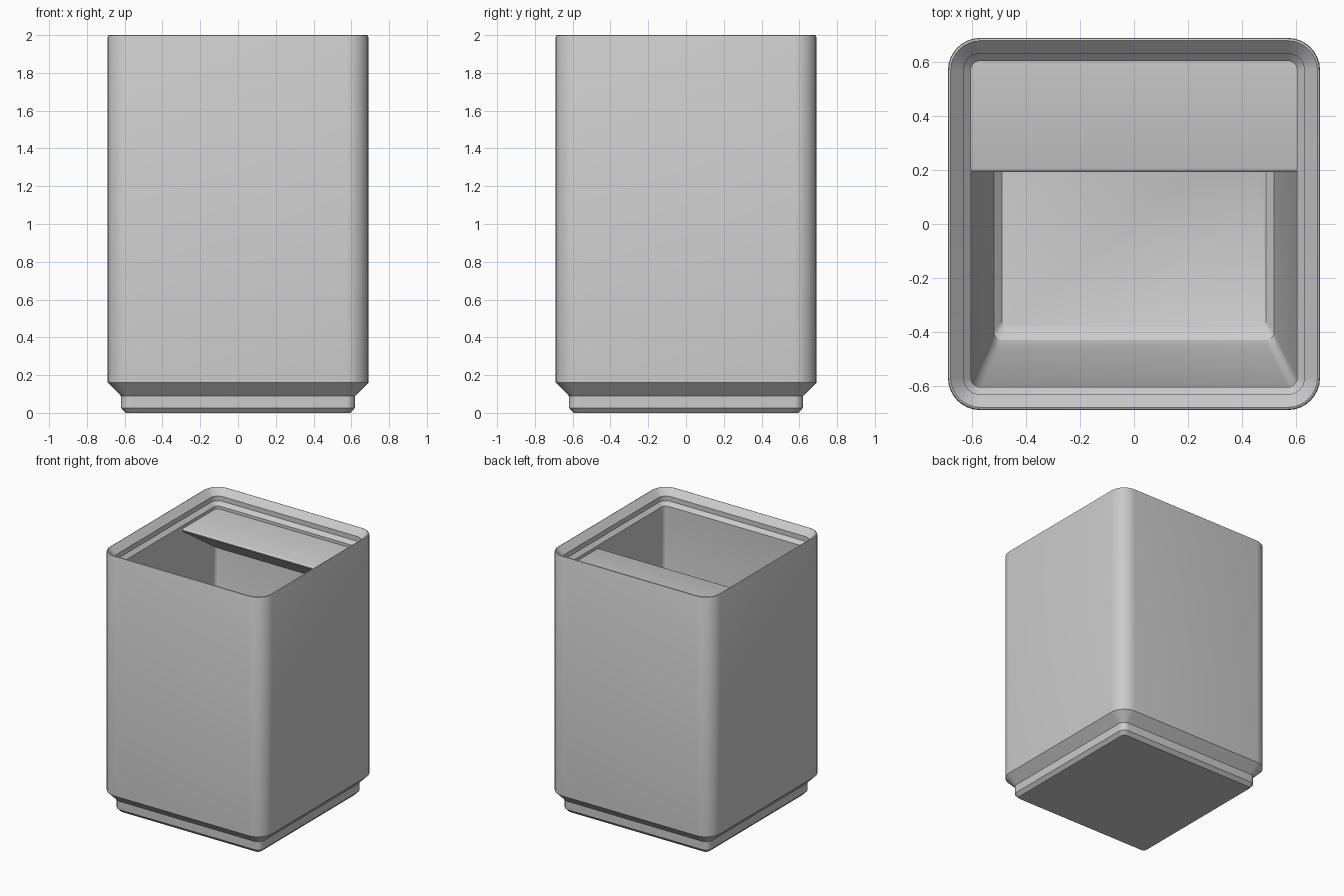
import bpy, bmesh, math

if "Cube" in bpy.data.objects:
    bpy.data.objects.remove(bpy.data.objects["Cube"])

grey = bpy.data.materials.new("light_grey")
grey.diffuse_color = (0.6, 0.6, 0.6, 1)
grey.use_nodes = True
grey.node_tree.nodes["Principled BSDF"].inputs["Base Color"].default_value = grey.diffuse_color


def ring(bm, hx, hy, r, z, seg=8):
    """Rounded rectangle of vertices, anticlockwise."""
    out = []
    for k, (sx, sy) in enumerate(((1, 1), (-1, 1), (-1, -1), (1, -1))):
        for i in range(seg + 1):
            a = math.pi / 2 * (k + i / seg)
            out.append(bm.verts.new((sx * (hx - r) + r * math.cos(a),
                                     sy * (hy - r) + r * math.sin(a), z)))
    return out


def finish(bm, name):
    bmesh.ops.recalc_face_normals(bm, faces=bm.faces)
    me = bpy.data.meshes.new(name)
    bm.to_mesh(me)
    bm.free()
    me.materials.append(grey)
    ob = bpy.data.objects.new(name, me)
    bpy.context.collection.objects.link(ob)
    bpy.ops.object.select_all(action='DESELECT')
    ob.select_set(True)
    bpy.context.view_layer.objects.active = ob
    bpy.ops.object.shade_smooth_by_angle(angle=math.radians(30))


# Bin body: outer wall, rim, stepped lip, cavity and floor as one loft
levels = [
    (0.595, 0.595, 0.03, 0.0), (0.62, 0.62, 0.05, 0.027),      # base
    (0.62, 0.62, 0.05, 0.09), (0.69, 0.69, 0.12, 0.16),        # recess
    (0.69, 0.69, 0.12, 1.99), (0.687, 0.687, 0.117, 1.997),    # wall
    (0.68, 0.68, 0.11, 2.0),                                   # rim
    (0.632, 0.632, 0.062, 1.952), (0.632, 0.632, 0.062, 1.915),
    (0.605, 0.605, 0.035, 1.888), (0.605, 0.605, 0.035, 1.57),  # lip
    (0.53, 0.46, 0.03, 0.22), (0.52, 0.43, 0.03, 0.16),        # cavity
    (0.49, 0.38, 0.02, 0.13),                                  # floor
]
bm = bmesh.new()
loops = [ring(bm, *lv) for lv in levels]
for a, b in zip(loops, loops[1:]):
    for i in range(len(a)):
        j = (i + 1) % len(a)
        bm.faces.new((a[i], a[j], b[j], b[i]))
bm.faces.new(loops[0])
bm.faces.new(loops[-1])
finish(bm, "bin_body")

# Hood: wedge covering the back of the opening, with a rounded front lip
profile = [(0.61, 1.865), (0.206, 1.865), (0.198, 1.862), (0.192, 1.855),
           (0.192, 1.848), (0.197, 1.842), (0.60, 1.565), (0.61, 1.565)]
bm = bmesh.new()
left, right = [[bm.verts.new((x, y, z)) for y, z in profile] for x in (-0.607, 0.607)]
for i in range(len(profile)):
    j = (i + 1) % len(profile)
    bm.faces.new((left[i], left[j], right[j], right[i]))
bm.faces.new(left)
bm.faces.new(right)
finish(bm, "hood")
